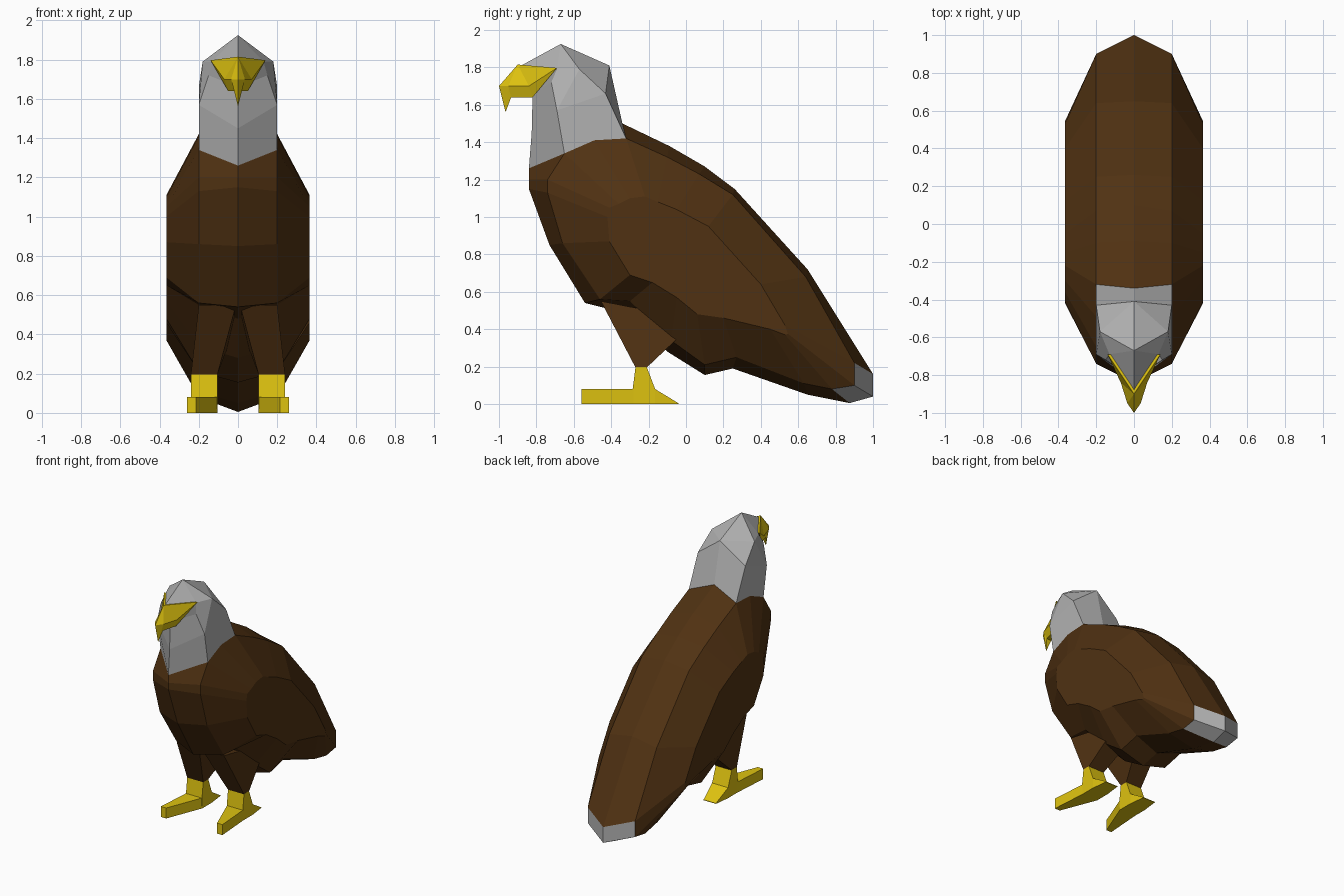
import bpy, bmesh

cube = bpy.data.objects.get("Cube")
if cube:
    bpy.data.objects.remove(cube, do_unlink=True)


def material(name, rgb):
    m = bpy.data.materials.new(name)
    m.use_nodes = True
    m.diffuse_color = (*rgb, 1)
    m.node_tree.nodes["Principled BSDF"].inputs["Base Color"].default_value = (*rgb, 1)
    return m


BROWN = material("brown feathers", (0.08, 0.031, 0.006))
WHITE = material("pale feathers", (0.44, 0.44, 0.44))
GOLD = material("golden yellow", (0.73, 0.54, 0.005))


def finish(name, bm, mats, mirrored=False):
    """Turn a bmesh into a flat shaded object, optionally mirrored across x = 0."""
    if mirrored:
        bmesh.ops.mirror(bm, geom=bm.verts[:] + bm.edges[:] + bm.faces[:],
                         axis='X', merge_dist=0.001)
    bmesh.ops.recalc_face_normals(bm, faces=bm.faces[:])
    mesh = bpy.data.meshes.new(name)
    bm.to_mesh(mesh)
    bm.free()
    for m in mats:
        mesh.materials.append(m)
    ob = bpy.data.objects.new(name, mesh)
    bpy.context.collection.objects.link(ob)
    return ob


def half_mesh(name, points, faces, mat):
    """Build the +x half from named points, then mirror it."""
    bm = bmesh.new()
    v = {k: bm.verts.new(p) for k, p in points.items()}
    for f in faces:
        bm.faces.new([v[k] for k in f.split()])
    return finish(name, bm, [mat], True)


def loft(name, rings, mat):
    """Skin a stack of matching rings and cap both ends."""
    bm = bmesh.new()
    vr = [[bm.verts.new(p) for p in r] for r in rings]
    for a, b in zip(vr, vr[1:]):
        for i in range(len(a)):
            j = (i + 1) % len(a)
            bm.faces.new((a[i], a[j], b[j], b[i]))
    bm.faces.new(vr[0])
    bm.faces.new(vr[-1])
    return finish(name, bm, [mat])


# Body: three side outlines (y, z), at the spine, the flank and the wing
SPINE = [(-.84, 1.26), (-.84, 1.20), (-.84, 1.15), (-.73, .85), (-.54, .54),
         (-.30, .48), (-.10, .28), (.10, .155), (.25, .19), (.65, .05),
         (.875, .005), (1.0, .04), (1.0, .16), (.65, .72), (.26, 1.15),
         (.10, 1.27), (-.09, 1.38), (-.34, 1.50), (-.50, 1.50)]
FLANK = [(-.65, 1.34), (-.74, 1.20), (-.74, 1.13), (-.66, .86), (-.46, .56),
         (-.30, .55), (-.08, .34), (.10, .21), (.27, .25), (.63, .11),
         (.78, .08), (.90, .10), (.90, .22), (.64, .68), (.25, 1.12),
         (.07, 1.23), (-.10, 1.32), (-.32, 1.42), (-.49, 1.41)]
WING = [(-.36, 1.07), (-.41, 1.05), (-.42, 1.0), (-.41, .87), (-.30, .69),
        (-.18, .65), (-.05, .57), (.06, .48), (.20, .46), (.45, .40),
        (.53, .37), (.545, .375), (.53, .42), (.40, .64), (.12, .95),
        (-.05, 1.04), (-.15, 1.08), (-.22, 1.11), (-.30, 1.10)]
bm = bmesh.new()
loops = [[bm.verts.new((x, y, z)) for y, z in outline]
         for x, outline in ((0, SPINE), (.2, FLANK), (.365, WING))]
n = len(SPINE)
for level in range(2):
    a, b = loops[level], loops[level + 1]
    for i in range(n):
        j = (i + 1) % n
        f = bm.faces.new((a[i], a[j], b[j], b[i]))
        # pale tail tip
        if level == 0 and i in (10, 11):
            f.material_index = 1
bm.faces.new(loops[2])
finish("body", bm, [BROWN, WHITE], True)

# Head and neck
half_mesh("head", {
    "c0": (0, -.84, 1.26), "a": (.2, -.65, 1.34), "a2": (.2, -.49, 1.41),
    "a3": (.2, -.32, 1.42), "b0": (0, -.34, 1.50),
    "c1": (0, -.825, 1.45), "n": (.2, -.69, 1.57),
    "c2": (0, -.82, 1.66), "e": (.15, -.72, 1.72),
    "f0": (0, -.89, 1.805), "f": (.13, -.69, 1.79),
    "t": (0, -.67, 1.925), "s": (.18, -.57, 1.79),
    "m": (.2, -.43, 1.66), "bk": (0, -.41, 1.81),
}, ["c0 a n c1", "c1 n e c2", "c2 e f f0", "f0 f t", "f s t", "e n s f",
    "n a a2", "n a2 m", "n m s", "a2 a3 m", "m a3 b0 bk", "s m bk", "s bk t",
    "c0 b0 a3 a2 a"], WHITE)

# Hooked beak
half_mesh("beak", {
    "top": (0, -.90, 1.815), "brow": (.14, -.69, 1.797), "q": (.07, -.84, 1.70),
    "r": (.035, -.95, 1.70), "nose": (0, -1.0, 1.70), "l": (.05, -.82, 1.64),
    "l2": (.02, -.935, 1.64), "tip": (0, -.965, 1.56), "lc": (0, -.82, 1.64),
    "l2c": (0, -.935, 1.64), "back": (0, -.70, 1.79),
}, ["top brow q", "top q r", "top r nose", "q l l2 r", "nose r tip", "r l2 tip",
    "l lc l2c l2", "l2 l2c tip", "brow l q", "brow back lc l",
    "back brow top"], GOLD)

# Legs and feet, one per side
for side, s in (("left", 1), ("right", -1)):
    def ring(x0, x1, y0, y1, z0, z1):
        """Four corners: front edge at (y0, z0), rear edge at (y1, z1)."""
        return [(s * x0, y0, z0), (s * x1, y0, z0), (s * x1, y1, z1), (s * x0, y1, z1)]

    loft(side + "_thigh", [ring(.01, .2, -.455, .06, .55, .45),
                           ring(.105, .24, -.27, -.21, .195, .195)], BROWN)
    loft(side + "_ankle", [ring(.105, .24, -.27, -.21, .198, .198),
                           ring(.105, .24, -.285, -.165, .08, .08),
                           ring(.105, .24, -.285, -.165, .02, .02)], GOLD)
    # splayed front toe and sloping heel
    loft(side + "_foot", [[(s * x, y, z) for x, y, z in r] for r in (
        [(.215, -.56, .08), (.26, -.56, .08), (.26, -.56, 0), (.215, -.56, 0)],
        [(.105, -.28, .08), (.24, -.28, .08), (.24, -.28, 0), (.105, -.28, 0)],
        [(.105, -.165, .08), (.24, -.165, .08), (.24, -.165, 0), (.105, -.165, 0)],
        [(.12, -.04, .004), (.225, -.04, .004), (.225, -.04, 0), (.12, -.04, 0)])], GOLD)
